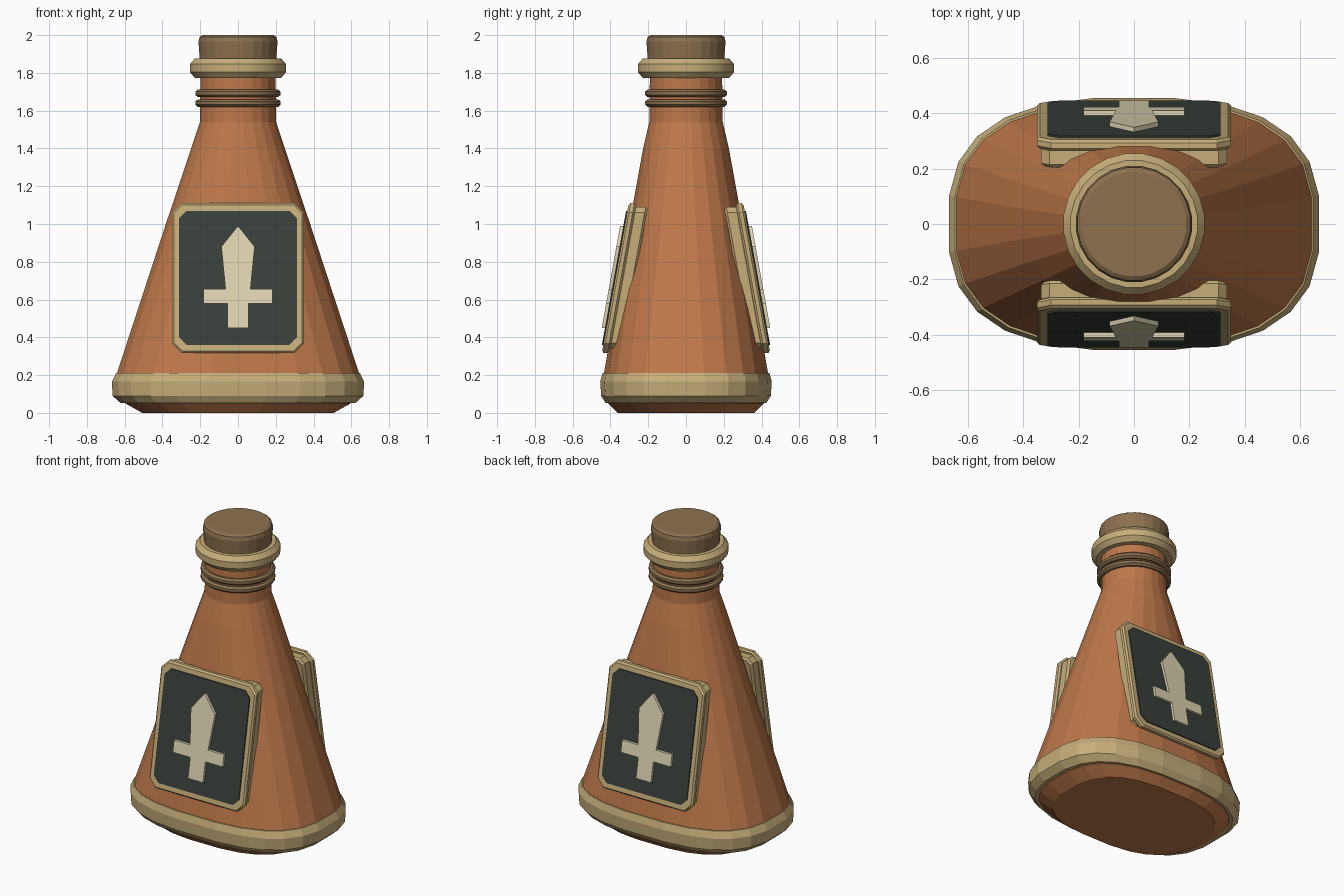
import bpy, bmesh, math

cube = bpy.data.objects.get("Cube")
if cube:
    bpy.data.objects.remove(cube)


def material(name, rgb):
    """Flat material from 0-255 display values, converted to linear."""
    lin = [((c / 255 + 0.055) / 1.055) ** 2.4 for c in rgb] + [1.0]
    mat = bpy.data.materials.new(name)
    mat.use_nodes = True
    mat.diffuse_color = lin
    mat.node_tree.nodes["Principled BSDF"].inputs["Base Color"].default_value = lin
    return mat


CLAY = material("orange clay", (190, 120, 74))
TAN = material("tan trim", (199, 174, 122))
CORK = material("brown cork", (142, 113, 80))
DARK = material("dark green panel", (56, 64, 58))
CREAM = material("cream emblem", (222, 212, 178))


def finish(bm, name, mat, smooth=None):
    bmesh.ops.recalc_face_normals(bm, faces=bm.faces[:])
    mesh = bpy.data.meshes.new(name)
    bm.to_mesh(mesh)
    bm.free()
    mesh.materials.append(mat)
    obj = bpy.data.objects.new(name, mesh)
    bpy.context.collection.objects.link(obj)
    if smooth:
        bpy.ops.object.select_all(action='DESELECT')
        obj.select_set(True)
        bpy.context.view_layer.objects.active = obj
        bpy.ops.object.shade_smooth_by_angle(angle=math.radians(smooth))
    return obj


def ring(bm, rx, ry, z, power, sides):
    """Rounded-rectangle ring; power 2 is an ellipse."""
    verts = []
    for i in range(sides):
        a = 2 * math.pi * (i + 0.5) / sides
        c, s = math.cos(a), math.sin(a)
        verts.append(bm.verts.new((
            rx * math.copysign(abs(c) ** (2 / power), c),
            ry * math.copysign(abs(s) ** (2 / power), s), z)))
    return verts


def loft(name, mat, profile, sides=24, closed=False, smooth=None):
    """Skin rings of (half width, half depth, height, power)."""
    bm = bmesh.new()
    rings = [ring(bm, *p, sides) for p in profile]
    pairs = list(zip(rings, rings[1:]))
    if closed:
        pairs.append((rings[-1], rings[0]))
    else:
        bm.faces.new(rings[0])
        bm.faces.new(rings[-1])
    for lo, hi in pairs:
        for i in range(sides):
            j = (i + 1) % sides
            bm.faces.new((lo[i], lo[j], hi[j], hi[i]))
    return finish(bm, name, mat, smooth)


def torus(name, mat, radius, z, tube_r, tube_z, depth=1.0, steps=8):
    """Round band with an oval tube."""
    profile = []
    for k in range(steps):
        a = 2 * math.pi * (k + 0.5) / steps
        r = radius + tube_r * math.cos(a)
        profile.append((r, r * depth, z + tube_z * math.sin(a), 2))
    return loft(name, mat, profile, closed=True, smooth=30)


# Bottle body and neck
loft("bottle_body", CLAY, [
    (0.51, 0.365, 0.0, 2.7), (0.60, 0.415, 0.05, 2.7), (0.645, 0.437, 0.21, 2.7),
    (0.385, 0.302, 1.0, 2.3), (0.25, 0.229, 1.4, 2.1), (0.203, 0.196, 1.54, 2),
    (0.20, 0.192, 1.86, 2)])

# Trim around the base
loft("base_band", TAN, [
    (0.58, 0.40, 0.055, 2.7), (0.625, 0.428, 0.052, 2.7), (0.668, 0.452, 0.09, 2.7),
    (0.672, 0.457, 0.165, 2.7), (0.65, 0.445, 0.21, 2.7), (0.60, 0.41, 0.21, 2.7)],
    closed=True)

# Cords, lip and stopper
for n, z in (("lower", 1.64), ("upper", 1.692)):
    torus(n + "_neck_cord", CORK, 0.205, z, 0.025, 0.022, 0.955)
torus("bottle_lip", TAN, 0.212, 1.825, 0.048, 0.056)
loft("stopper", CORK, [
    (0.20, 0.20, 1.80, 2), (0.205, 0.205, 1.88, 2), (0.211, 0.211, 1.965, 2),
    (0.205, 0.205, 1.99, 2), (0.19, 0.19, 2.0, 2)])


def plaque_part(name, mat, outline, back, front, side, bevel=0.0):
    """Extrude an (x, z) outline along the sloping plaque plane."""
    bm = bmesh.new()
    layers = []
    for off in (back, front):
        layers.append([bm.verts.new((x * side, -side * (0.305 + (1.1 - z) * 0.18 + off), z))
                       for x, z in outline])
    bm.faces.new(layers[0])
    bm.faces.new(layers[1])
    count = len(outline)
    for i in range(count):
        j = (i + 1) % count
        bm.faces.new((layers[0][i], layers[0][j], layers[1][j], layers[1][i]))
    obj = finish(bm, name, mat)
    if bevel:
        mod = obj.modifiers.new("soft edge", 'BEVEL')
        mod.width = bevel
        mod.segments = 1
        mod.limit_method = 'ANGLE'
        mod.angle_limit = math.radians(50)
    return obj


def chamfered(w, lo, hi, c):
    return [(-w + c, lo), (w - c, lo), (w, lo + c), (w, hi - c),
            (w - c, hi), (-w + c, hi), (-w, hi - c), (-w, lo + c)]


# Half outline of the sword emblem, mirrored into a full one
half = [(0.055, 0.45), (0.055, 0.58), (0.183, 0.58), (0.183, 0.655),
        (0.066, 0.655), (0.088, 0.88)]
sword = half + [(0, 0.99)] + [(-x, z) for x, z in reversed(half)]

# Plaques on the front and back
for label, side in (("front", 1), ("back", -1)):
    plaque_part(label + "_plaque_backing", TAN, chamfered(0.335, 0.34, 1.09, 0.03),
                -0.105, -0.03, side, 0.012)
    plaque_part(label + "_plaque_frame", TAN, chamfered(0.35, 0.318, 1.11, 0.05),
                -0.04, 0.0, side, 0.01)
    plaque_part(label + "_panel", DARK, chamfered(0.312, 0.36, 1.07, 0.04),
                -0.002, 0.007, side)
    plaque_part(label + "_sword_emblem", CREAM, sword, 0.005, 0.024, side)
